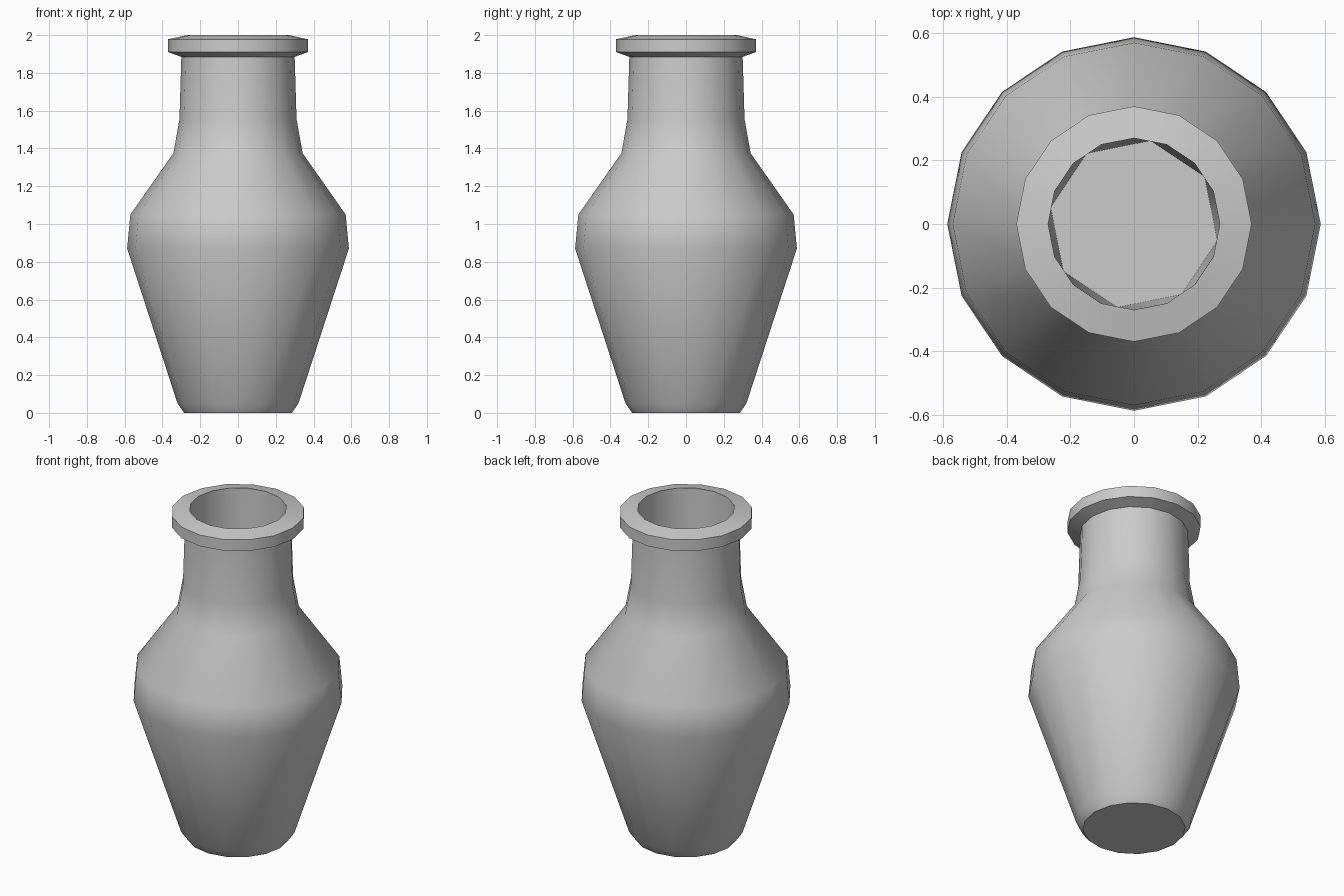
import bpy
import bmesh
from math import cos, sin, pi, radians

cube = bpy.data.objects.get("Cube")
if cube:
    bpy.data.objects.remove(cube, do_unlink=True)

SIDES = 16

grey = bpy.data.materials.new("plain_grey")
grey.use_nodes = True
colour = (0.6, 0.6, 0.6, 1)
grey.diffuse_color = colour
grey.node_tree.nodes["Principled BSDF"].inputs["Base Color"].default_value = colour


def ring(bm, radius, z, count, turn=0.0):
    return [bm.verts.new((radius * cos(2 * pi * i / count + turn),
                          radius * sin(2 * pi * i / count + turn), z))
            for i in range(count)]


def bridge(bm, low, high):
    n = len(low)
    for i in range(n):
        j = (i + 1) % n
        bm.faces.new((low[i], low[j], high[j], high[i]))


# Outer profile (radius, height): foot, belly, shoulder, neck, lip
profile = [(0.285, 0), (0.32, 0.05), (0.587, 0.87), (0.57, 1.05),
           (0.342, 1.375), (0.31, 1.555), (0.30, 1.885),
           (0.37, 1.91), (0.37, 1.978), (0.27, 2.0)]

bm = bmesh.new()
rings = [ring(bm, r, z, SIDES) for r, z in profile]
for low, high in zip(rings, rings[1:]):
    bridge(bm, low, high)
bm.faces.new(rings[0][::-1])

# Inner well: mouth ring narrows to a floor with half as many sides
mouth = rings[-1]
half = SIDES // 2
floor = ring(bm, 0.267, 1.38, half, -pi / SIDES)
for k in range(half):
    a, b, c = (mouth[(2 * k + s) % SIDES] for s in range(3))
    near, far = floor[k], floor[(k + 1) % half]
    bm.faces.new((a, b, far, near))
    bm.faces.new((b, c, far))
bm.faces.new(floor)

bmesh.ops.recalc_face_normals(bm, faces=bm.faces)
mesh = bpy.data.meshes.new("vase")
bm.to_mesh(mesh)
bm.free()
mesh.materials.append(grey)
vase = bpy.data.objects.new("vase", mesh)
bpy.context.collection.objects.link(vase)

# Smooth body with crisp lip and foot edges
bpy.ops.object.select_all(action="DESELECT")
vase.select_set(True)
bpy.context.view_layer.objects.active = vase
bpy.ops.object.shade_smooth_by_angle(angle=radians(50))
